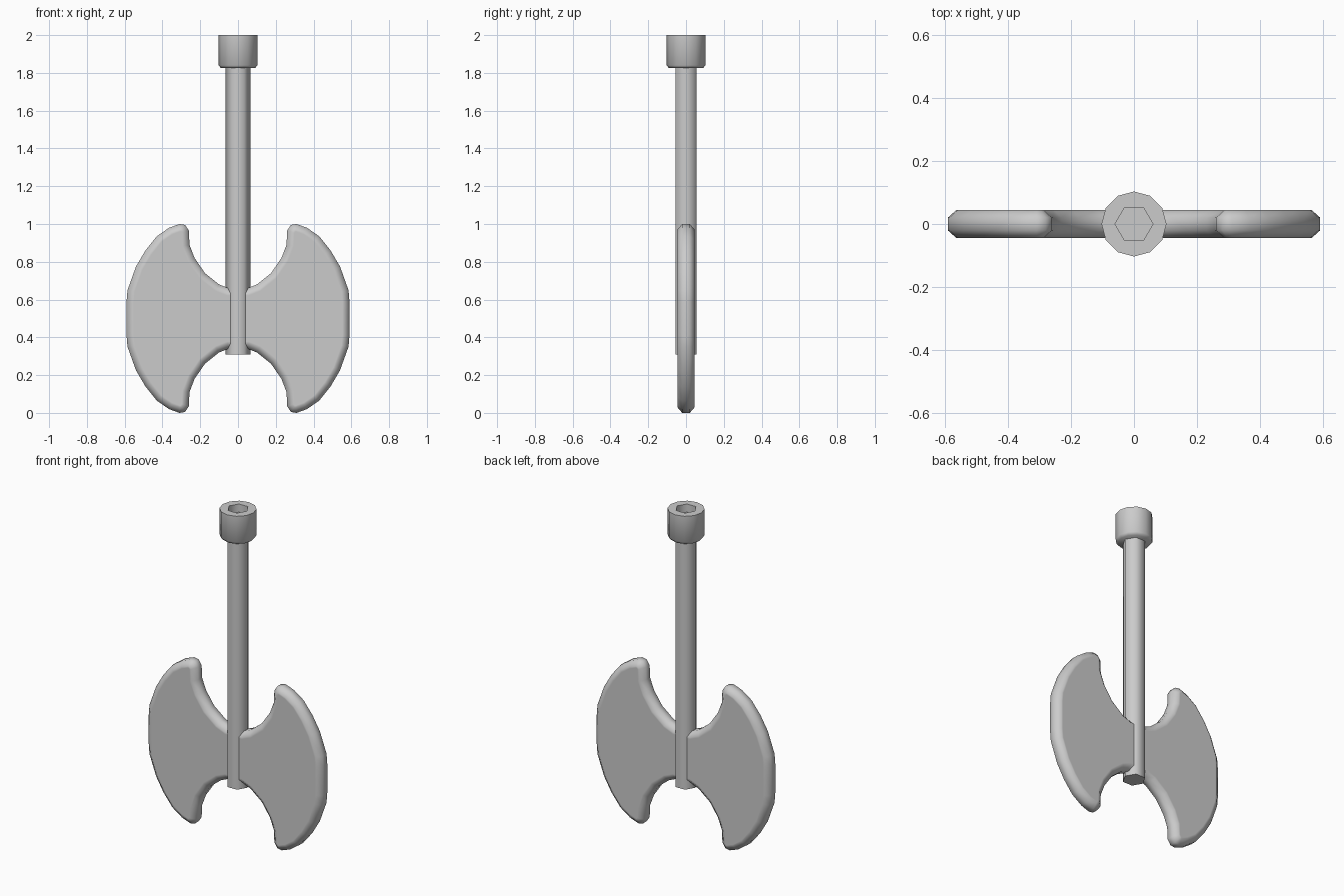
import bpy, bmesh, math

cube = bpy.data.objects.get("Cube")
if cube:
    bpy.data.objects.remove(cube, do_unlink=True)

# One plain metal colour
GREY = (0.6, 0.6, 0.6, 1.0)
metal = bpy.data.materials.new("grey metal")
metal.use_nodes = True
metal.diffuse_color = GREY
metal.node_tree.nodes["Principled BSDF"].inputs["Base Color"].default_value = GREY


def finish(bm, name):
    bmesh.ops.recalc_face_normals(bm, faces=bm.faces)
    mesh = bpy.data.meshes.new(name)
    bm.to_mesh(mesh)
    bm.free()
    mesh.materials.append(metal)
    obj = bpy.data.objects.new(name, mesh)
    bpy.context.collection.objects.link(obj)
    bpy.ops.object.select_all(action='DESELECT')
    obj.select_set(True)
    bpy.context.view_layer.objects.active = obj
    bpy.ops.object.shade_smooth_by_angle(angle=math.radians(65))
    return obj


def ring(bm, radius, z, sides):
    """Closed ring lying on a regular polygon, with a vertex on +x."""
    pts = [(radius * math.cos(math.tau * i / sides),
            radius * math.sin(math.tau * i / sides)) for i in range(sides)]
    if sides == 6:  # add edge midpoints so it matches a twelve sided ring
        pts = [p for a, b in zip(pts, pts[1:] + pts[:1])
               for p in (a, ((a[0] + b[0]) / 2, (a[1] + b[1]) / 2))]
    return [bm.verts.new((x, y, z)) for x, y in pts]


def stack(name, levels):
    """Skin a list of (radius, z, sides) rings and close both ends."""
    bm = bmesh.new()
    rings = [ring(bm, *level) for level in levels]
    for low, high in zip(rings, rings[1:]):
        for i in range(len(low)):
            j = (i + 1) % len(low)
            bm.faces.new((low[i], low[j], high[j], high[i]))
    bm.faces.new(rings[0][::-1])
    bm.faces.new(rings[-1])
    return finish(bm, name)


# Hexagonal shaft, and the round end cap with a hexagonal socket
stack("shaft", [(0.065, 0.31, 6), (0.065, 1.86, 6)])
stack("end_cap", [(0.09, 1.825, 12), (0.103, 1.84, 12), (0.103, 2.0, 12),
                  (0.06, 2.0, 6), (0.06, 1.95, 6)])

# Double blade: one quarter of the outline, mirrored both ways
quarter = [(0.59, 0.09), (0.585, 0.15), (0.54, 0.275), (0.49, 0.36),
           (0.43, 0.435), (0.365, 0.48), (0.31, 0.5), (0.28, 0.495),
           (0.26, 0.465), (0.257, 0.39), (0.23, 0.32), (0.175, 0.24),
           (0.1, 0.18), (0.05, 0.16)]
half = quarter + [(-x, z) for x, z in reversed(quarter)]
outline = half + [(-x, -z) for x, z in half]

bm = bmesh.new()
front, back = [[bm.verts.new((x, y, z + 0.5)) for x, z in outline]
               for y in (-0.02, 0.02)]
cheeks = [bm.faces.new(front), bm.faces.new(back[::-1])]
for i in range(len(front)):
    j = (i + 1) % len(front)
    bm.faces.new((front[j], front[i], back[i], back[j]))
bmesh.ops.recalc_face_normals(bm, faces=bm.faces)
# Rounded rim, then a narrow flat border around each cheek
for thickness, depth in ((0.028, 0.025), (0.01, 0.0)):
    bmesh.ops.inset_region(bm, faces=cheeks, thickness=thickness, depth=depth,
                           use_even_offset=True, use_boundary=True)
finish(bm, "double_blade")
